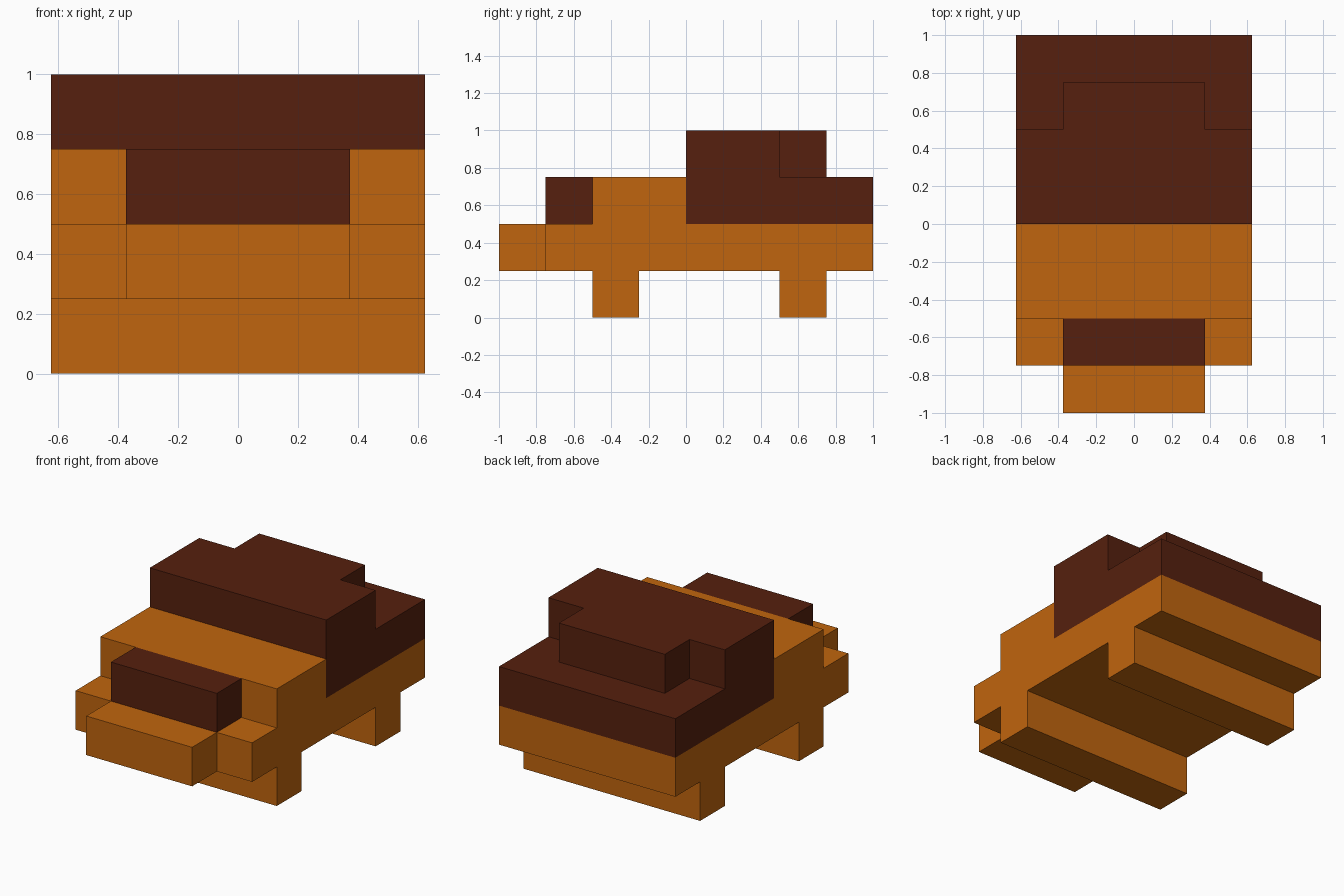
import bpy
import bmesh

cube = bpy.data.objects.get("Cube")
if cube:
    bpy.data.objects.remove(cube, do_unlink=True)


def make_material(name, rgb):
    mat = bpy.data.materials.new(name)
    mat.use_nodes = True
    mat.diffuse_color = (*rgb, 1)
    mat.node_tree.nodes["Principled BSDF"].inputs["Base Color"].default_value = (*rgb, 1)
    return mat


orange = make_material("orange", (0.527, 0.130, 0.0044))
brown = make_material("dark brown", (0.093, 0.0144, 0.0044))

WIDE, NARROW = 0.625, 0.375  # half widths


def extrude_profile(name, profile, half_width, mat):
    """Extrude a closed (y, z) side profile across x."""
    bm = bmesh.new()
    face = bm.faces.new([bm.verts.new((-half_width, y, z)) for y, z in profile])
    result = bmesh.ops.extrude_face_region(bm, geom=[face])
    verts = [v for v in result["geom"] if isinstance(v, bmesh.types.BMVert)]
    bmesh.ops.translate(bm, verts=verts, vec=(2 * half_width, 0, 0))
    bmesh.ops.recalc_face_normals(bm, faces=bm.faces)
    mesh = bpy.data.meshes.new(name)
    bm.to_mesh(mesh)
    bm.free()
    mesh.materials.append(mat)
    obj = bpy.data.objects.new(name, mesh)
    bpy.context.collection.objects.link(obj)
    return obj


def box(name, y0, y1, z0, z1, half_width, mat):
    return extrude_profile(name, [(y0, z0), (y1, z0), (y1, z1), (y0, z1)], half_width, mat)


# Stepped body with a raised section behind the front ledge
extrude_profile("body", [(-0.75, 0.25), (1, 0.25), (1, 0.5), (0, 0.5),
                         (0, 0.75), (-0.5, 0.75), (-0.5, 0.5), (-0.75, 0.5)], WIDE, orange)

# Full-width supports
box("front_leg", -0.5, -0.25, 0, 0.25, WIDE, orange)
box("rear_leg", 0.5, 0.75, 0, 0.25, WIDE, orange)

# Front snout and the dark block above it
box("snout", -1, -0.75, 0.25, 0.5, NARROW, orange)
box("brow_block", -0.75, -0.5, 0.5, 0.75, NARROW, brown)

# Dark stepped rear top with a narrower step behind
extrude_profile("rear_top", [(0, 0.5), (1, 0.5), (1, 0.75), (0.5, 0.75),
                             (0.5, 1), (0, 1)], WIDE, brown)
box("rear_top_step", 0.5, 0.75, 0.75, 1, NARROW, brown)
